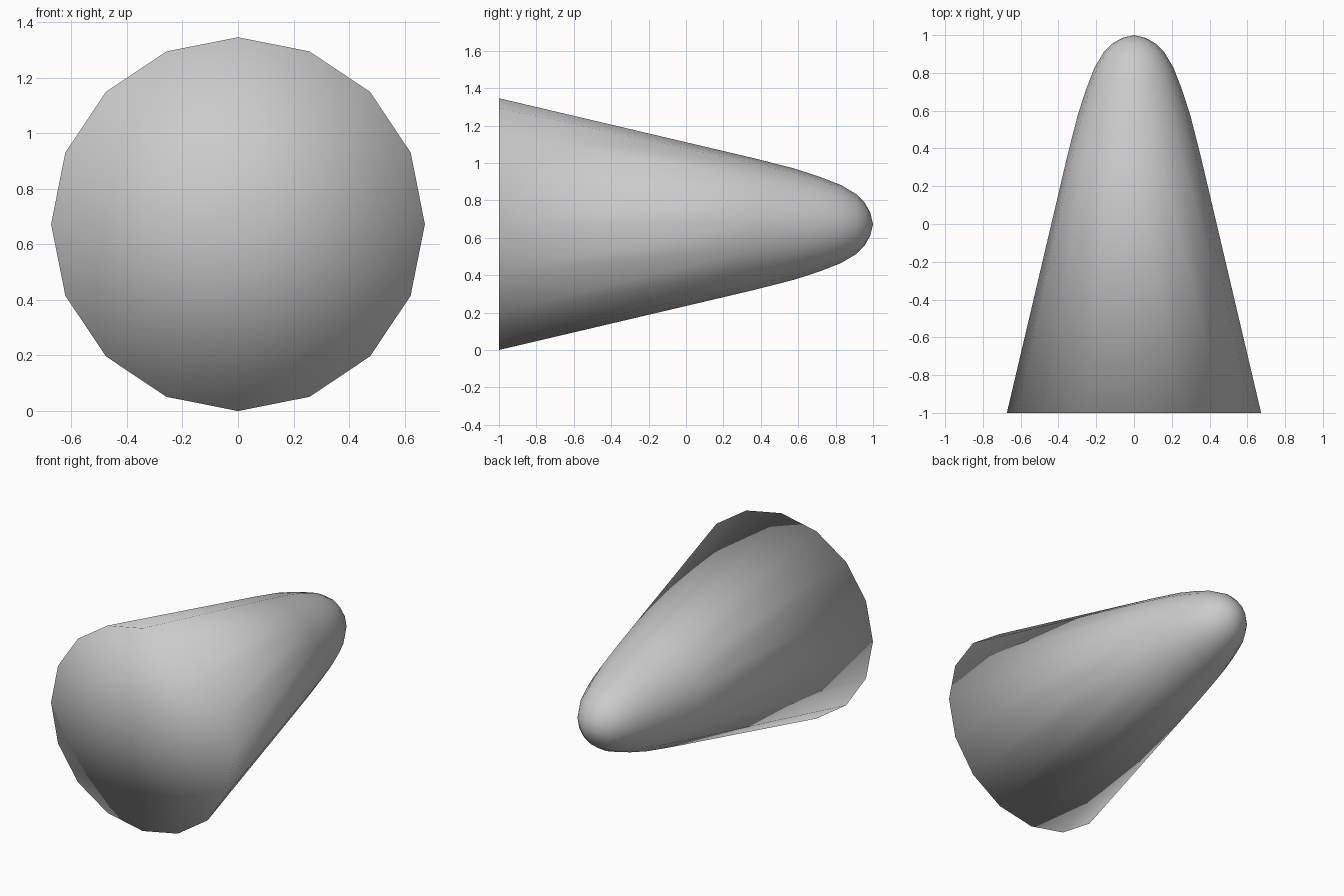
import bpy, bmesh, math

if "Cube" in bpy.data.objects:
    bpy.data.objects.remove(bpy.data.objects["Cube"])

SIDES = 16
BASE_R = 0.673
# (y, radius) along the cone, from wide base to rounded tip
PROFILE = [(-1, BASE_R), (0.36, 0.353), (0.58, 0.297), (0.72, 0.251), (0.83, 0.208),
           (0.91, 0.160), (0.955, 0.115), (0.985, 0.062)]

bm = bmesh.new()


def ring(y, r):
    angles = [2 * math.pi * i / SIDES for i in range(SIDES)]
    return [bm.verts.new((r * math.cos(a), y, BASE_R + r * math.sin(a))) for a in angles]


def fan(verts, y):
    centre = bm.verts.new((0, y, BASE_R))
    for i in range(SIDES):
        bm.faces.new((verts[i], verts[(i + 1) % SIDES], centre))


# Tapered side wall
rings = [ring(y, r) for y, r in PROFILE]
for a, b in zip(rings, rings[1:]):
    for i in range(SIDES):
        j = (i + 1) % SIDES
        bm.faces.new((a[i], a[j], b[j], b[i]))

# Flat base and rounded tip
fan(rings[0], -1)
fan(rings[-1], 1)

bmesh.ops.recalc_face_normals(bm, faces=bm.faces[:])
# Smooth everywhere, including over the base rim
for f in bm.faces:
    f.smooth = True

mesh = bpy.data.meshes.new("rounded_cone")
bm.to_mesh(mesh)
bm.free()
bpy.context.collection.objects.link(bpy.data.objects.new("rounded_cone", mesh))
